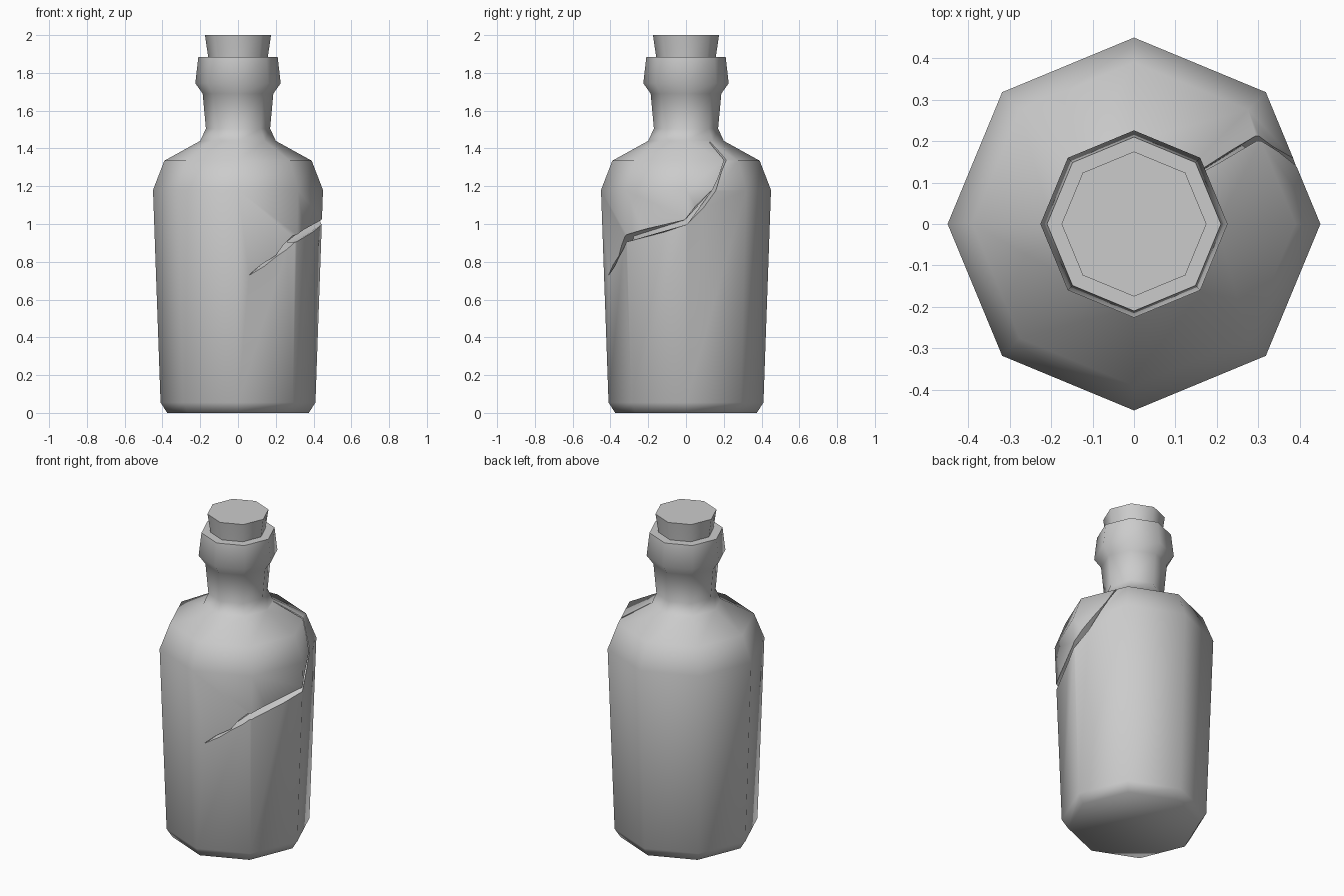
import bpy, bmesh, math
from mathutils import Vector

if "Cube" in bpy.data.objects:
    bpy.data.objects.remove(bpy.data.objects["Cube"])


def finish(name, bm):
    bmesh.ops.recalc_face_normals(bm, faces=bm.faces)
    me = bpy.data.meshes.new(name)
    bm.to_mesh(me)
    bm.free()
    ob = bpy.data.objects.new(name, me)
    bpy.context.collection.objects.link(ob)
    return ob


def bridge(bm, rings):
    """Skin a list of equal vertex rings and cap both ends."""
    n = len(rings[0])
    for a, b in zip(rings, rings[1:]):
        for i in range(n):
            j = (i + 1) % n
            bm.faces.new((a[i], a[j], b[j], b[i]))
    bm.faces.new(rings[0])
    bm.faces.new(rings[-1])


def lathe(name, profile, sides=8):
    bm = bmesh.new()
    rings = [[bm.verts.new((r * math.cos(math.tau * i / sides),
                            r * math.sin(math.tau * i / sides), z))
              for i in range(sides)] for r, z in profile]
    bridge(bm, rings)
    return finish(name, bm)


def crack_cutter(name, path):
    """Thin tapering blade following a surface path of (x, y, z, half width)."""
    pts = [Vector(p[:3]) for p in path]
    bm = bmesh.new()
    rings = []
    for i, p in enumerate(pts):
        tangent = (pts[min(i + 1, len(pts) - 1)] - pts[max(i - 1, 0)]).normalized()
        radial = Vector((p.x, p.y, 0)).normalized()
        if p.z > 1.3:
            radial = (radial + Vector((0, 0, 0.9))).normalized()
        side = tangent.cross(radial).normalized() * path[i][3]
        rings.append([bm.verts.new(v) for v in (
            p + radial * 0.07 + side, p + radial * 0.07 - side,
            p - radial * 0.06 - side, p - radial * 0.06 + side)])
    bridge(bm, rings)
    ob = finish(name, bm)
    ob.hide_render = True
    return ob


def smooth(ob, angle):
    bpy.ops.object.select_all(action='DESELECT')
    ob.select_set(True)
    bpy.context.view_layer.objects.active = ob
    bpy.ops.object.shade_smooth_by_angle(angle=math.radians(angle))


# Octagonal bottle: foot, tapered body, shoulder, neck and lip
bottle = lathe("bottle", [
    (0.375, 0.0), (0.41, 0.055), (0.45, 1.18), (0.39, 1.335), (0.20, 1.44),
    (0.17, 1.505), (0.187, 1.69), (0.226, 1.745), (0.21, 1.885)])

# Open crack running from the front, round the right side, up to the neck
cutter = crack_cutter("crack_cutter", [
    (0.06, -0.41, 0.73, 0.001), (0.20, -0.352, 0.83, 0.003),
    (0.29, -0.315, 0.92, 0.018), (0.433, 0.0, 1.01, 0.013),
    (0.388, 0.15, 1.18, 0.009), (0.30, 0.21, 1.345, 0.006),
    (0.17, 0.135, 1.45, 0.003)])
mod = bottle.modifiers.new("crack", 'BOOLEAN')
mod.object = cutter
mod.operation = 'DIFFERENCE'
mod.solver = 'EXACT'
bpy.context.view_layer.objects.active = bottle
bpy.ops.object.modifier_apply(modifier=mod.name)
bpy.data.objects.remove(cutter)
smooth(bottle, 66)

# Tapered cork stopper
cork = lathe("cork", [(0.15, 1.80), (0.158, 1.885), (0.175, 2.0)])
smooth(cork, 66)
